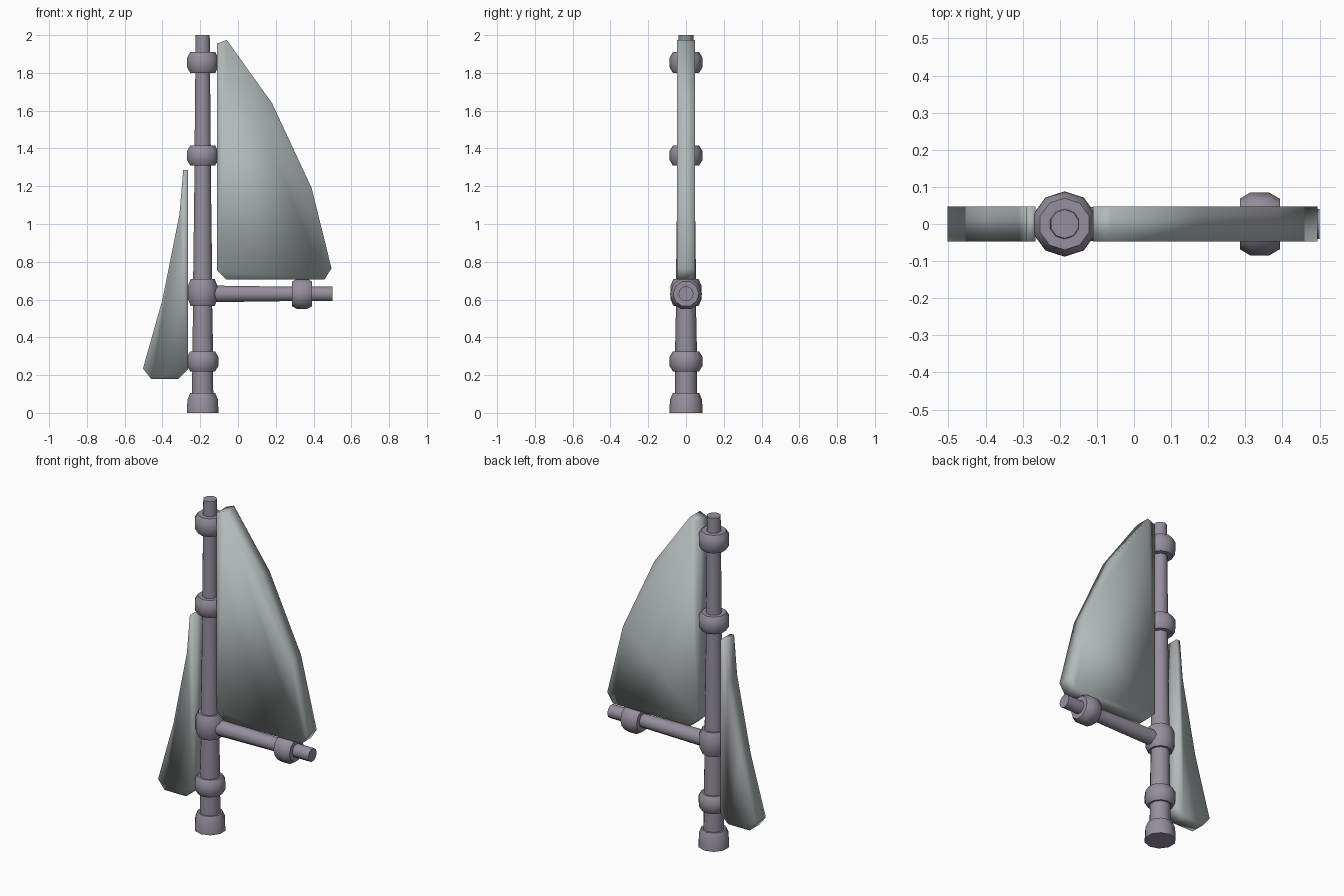
import bpy, bmesh
from math import pi, cos, sin
from mathutils import Matrix

if "Cube" in bpy.data.objects:
    bpy.data.objects.remove(bpy.data.objects["Cube"])


def material(name, colour):
    m = bpy.data.materials.new(name)
    m.use_nodes = True
    m.diffuse_color = colour
    bsdf = next(n for n in m.node_tree.nodes if n.type == 'BSDF_PRINCIPLED')
    bsdf.inputs["Base Color"].default_value = colour
    bsdf.inputs["Roughness"].default_value = 0.8
    return m


spar_grey = material("spar grey", (0.30, 0.275, 0.335, 1))
sail_grey = material("sail grey", (0.45, 0.485, 0.485, 1))


def finish(name, bm, mat, angle):
    bmesh.ops.recalc_face_normals(bm, faces=bm.faces)
    mesh = bpy.data.meshes.new(name)
    bm.to_mesh(mesh)
    bm.free()
    mesh.materials.append(mat)
    ob = bpy.data.objects.new(name, mesh)
    bpy.context.collection.objects.link(ob)
    bpy.ops.object.select_all(action='DESELECT')
    ob.select_set(True)
    bpy.context.view_layer.objects.active = ob
    bpy.ops.object.shade_smooth_by_angle(angle=angle)
    return ob


def lathe(name, profile, place, sides=10):
    """Closed turned part from (radius, height) points, placed by a matrix."""
    bm = bmesh.new()
    rings = []
    for r, h in profile:
        turn = [pi / 2 + 2 * pi * i / sides for i in range(sides)]
        rings.append([bm.verts.new((r * cos(a), r * sin(a), h)) for a in turn])
    for low, high in zip(rings, rings[1:]):
        for i in range(sides):
            j = (i + 1) % sides
            bm.faces.new((low[i], low[j], high[j], high[i]))
    bm.faces.new(rings[0])
    bm.faces.new(rings[-1])
    bmesh.ops.transform(bm, matrix=place, verts=bm.verts)
    return finish(name, bm, spar_grey, 0.9)


def collar(low, high, inner, outer):
    """Profile points of a rounded ring."""
    c = (high - low) * 0.27
    return [(inner, low), (outer * 0.8, low), (outer, low + c),
            (outer, high - c), (outer * 0.8, high), (inner, high)]


def sail(name, outline, half=0.047):
    """Flat slab in the xz plane, softly shaded over its edges."""
    bm = bmesh.new()
    face = bm.faces.new([bm.verts.new((x, -half, z)) for x, z in outline])
    grown = bmesh.ops.extrude_face_region(bm, geom=[face])["geom"]
    moved = [v for v in grown if isinstance(v, bmesh.types.BMVert)]
    bmesh.ops.translate(bm, verts=moved, vec=(0, 2 * half, 0))
    return finish(name, bm, sail_grey, pi)


# Mast with its foot and collars
mast_x = -0.187
mast = [(0.088, 0), (0.085, 0.07), (0.07, 0.105), (0.059, 0.105)]
mast += collar(0.22, 0.325, 0.058, 0.087)
mast += collar(0.565, 0.71, 0.053, 0.083)
mast += collar(1.31, 1.415, 0.045, 0.087)
mast += collar(1.80, 1.91, 0.041, 0.087)
mast += [(0.039, 2.0)]
lathe("mast", mast, Matrix.Translation((mast_x, 0, 0)))

# Boom with its end collar
boom = [(0.047, 0)] + collar(0.472, 0.58, 0.04, 0.085) + [(0.04, 0.687)]
lathe("boom", boom, Matrix.Translation((mast_x, 0, 0.63)) @ Matrix.Rotation(pi / 2, 4, 'Y'))

# Sails
sail("main_sail", [(-0.11, 1.955), (-0.06, 1.975), (0.18, 1.64), (0.39, 1.19),
                   (0.495, 0.765), (0.457, 0.705), (-0.06, 0.705), (-0.11, 0.755)])
sail("fore_sail", [(-0.29, 1.285), (-0.265, 1.285), (-0.265, 0.23), (-0.315, 0.18),
                   (-0.46, 0.18), (-0.503, 0.235), (-0.40, 0.6), (-0.31, 1.05)])
